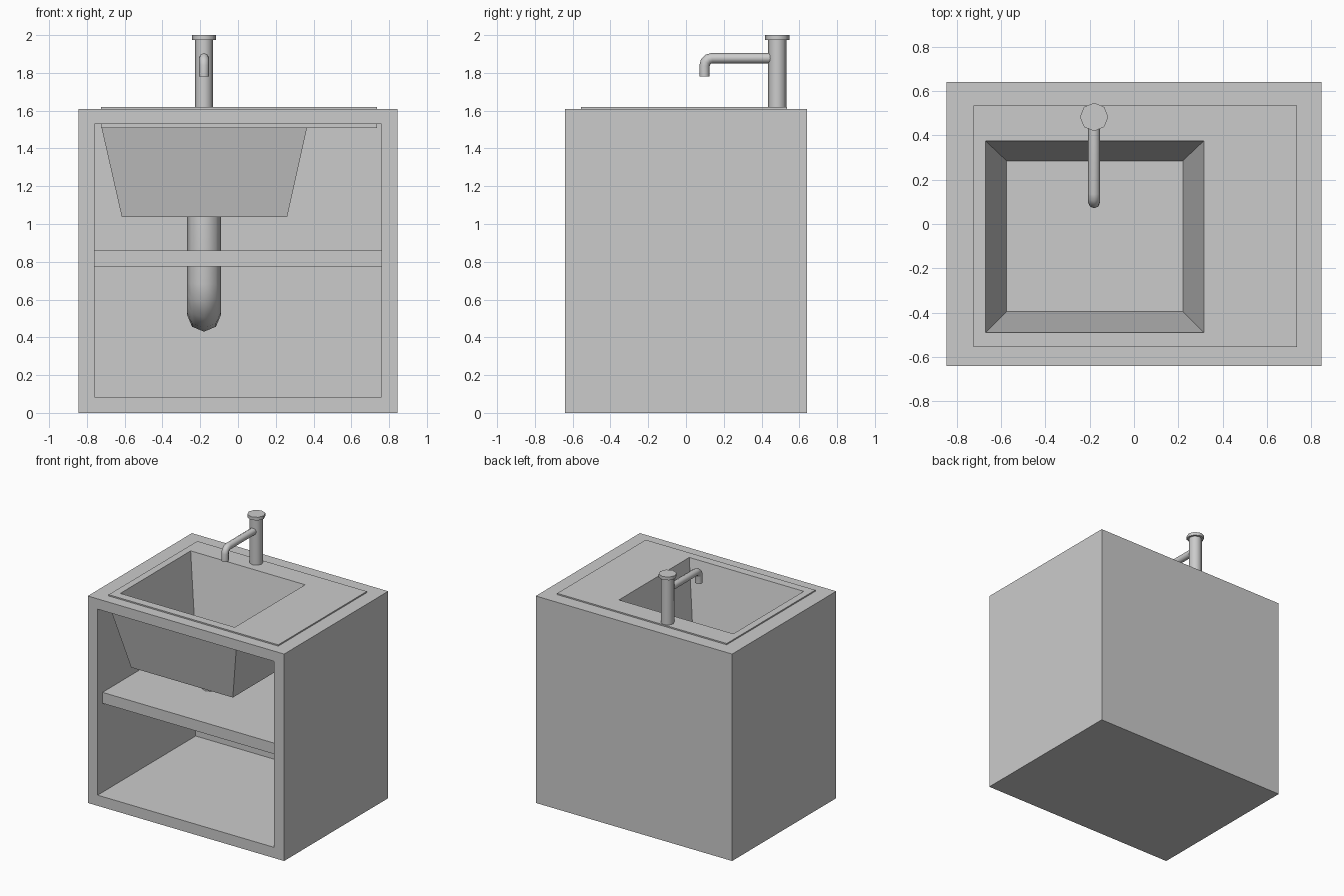
import bpy, bmesh, math
from mathutils import Vector

if "Cube" in bpy.data.objects:
    bpy.data.objects.remove(bpy.data.objects["Cube"])


def finish(name, bm, smooth=False):
    bmesh.ops.recalc_face_normals(bm, faces=bm.faces)
    mesh = bpy.data.meshes.new(name)
    bm.to_mesh(mesh)
    bm.free()
    ob = bpy.data.objects.new(name, mesh)
    bpy.context.collection.objects.link(ob)
    if smooth:
        bpy.ops.object.select_all(action='DESELECT')
        ob.select_set(True)
        bpy.context.view_layer.objects.active = ob
        bpy.ops.object.shade_smooth_by_angle(angle=math.radians(50))
    return ob


def loft(name, rings, smooth=False):
    """Skin a list of equal-length point rings and cap both ends."""
    bm = bmesh.new()
    vs = [[bm.verts.new(p) for p in ring] for ring in rings]
    n = len(vs[0])
    for a, b in zip(vs, vs[1:]):
        for i in range(n):
            j = (i + 1) % n
            bm.faces.new((a[i], a[j], b[j], b[i]))
    bm.faces.new(vs[0])
    bm.faces.new(vs[-1])
    return finish(name, bm, smooth)


def rect(x0, x1, y0, y1, z):
    return [(x0, y0, z), (x1, y0, z), (x1, y1, z), (x0, y1, z)]


def box(name, x0, x1, y0, y1, z0, z1):
    return loft(name, [rect(x0, x1, y0, y1, z0), rect(x0, x1, y0, y1, z1)])


def circle(x, y, z, r, n=8):
    return [(x + r * math.cos(math.tau * i / n), y + r * math.sin(math.tau * i / n), z)
            for i in range(n)]


def tube(name, x, path, r, n=8):
    """Round pipe along a (y, z) path in the plane at x."""
    pts = [Vector(p) for p in path]
    rings = []
    for i, p in enumerate(pts):
        d0 = (p - pts[i - 1]).normalized() if i else (pts[1] - p).normalized()
        d1 = (pts[i + 1] - p).normalized() if i < len(pts) - 1 else d0
        d = (d0 + d1).normalized()
        side = Vector((-d.y, d.x)) / d.dot(d0)   # mitred bend
        ring = []
        for k in range(n):
            a = math.tau * k / n
            q = p + side * r * math.sin(a)
            ring.append((x + r * math.cos(a), q.x, q.y))
        rings.append(ring)
    return loft(name, rings, True)


def arc(cy, cz, r, a0, a1, steps):
    return [(cy + r * math.cos(math.radians(a0 + (a1 - a0) * i / steps)),
             cz + r * math.sin(math.radians(a0 + (a1 - a0) * i / steps)))
            for i in range(steps + 1)]


# Cabinet: open-fronted shell with a cut-out in the top for the sink
cabinet = box("cabinet", -0.845, 0.845, -0.64, 0.64, 0, 1.61)
cutters = [box("interior_cutter", -0.76, 0.76, -0.9, 0.565, 0.083, 1.53),
           box("sink_cutter", -0.70, 0.70, -0.53, 0.51, 1.4, 1.8)]
for c in cutters:
    c.hide_render = True
    m = cabinet.modifiers.new("cut", 'BOOLEAN')
    m.object = c
    m.operation = 'DIFFERENCE'
    m.solver = 'EXACT'
bpy.context.view_layer.objects.active = cabinet
for m in list(cabinet.modifiers):
    bpy.ops.object.modifier_apply(modifier=m.name)
for c in cutters:
    bpy.data.objects.remove(c)

# Shelf, set back a little from the front
box("shelf", -0.76, 0.76, -0.58, 0.565, 0.775, 0.86)

# Sink: drop-in plate with an offset tapered basin
loft("sink", [
    rect(-0.575, 0.22, -0.395, 0.285, 1.147),
    rect(-0.67, 0.315, -0.49, 0.375, 1.62),
    rect(-0.725, 0.735, -0.555, 0.535, 1.62),
    rect(-0.725, 0.735, -0.555, 0.535, 1.508),
    rect(-0.722, 0.365, -0.54, 0.43, 1.508),
    rect(-0.615, 0.26, -0.435, 0.325, 1.037),
])

# Drain pipe: drops from the basin and bends into the back wall
tube("drain_pipe", -0.18,
     [(-0.055, 1.06)] + arc(0.115, 0.69, 0.17, 180, 270, 4) + [(0.58, 0.52)], 0.09)

# Tap: column with a wider cap, and a spout turned down at the end
FX, FY = -0.18, 0.483
loft("tap_column", [circle(FX, FY, 1.61, 0.048), circle(FX, FY, 1.975, 0.048),
                    circle(FX, FY, 1.975, 0.064), circle(FX, FY, 2.0, 0.064)], True)
tube("tap_spout", FX, [(FY, 1.878)] + arc(0.138, 1.838, 0.04, 90, 180, 3) + [(0.098, 1.782)], 0.027)
